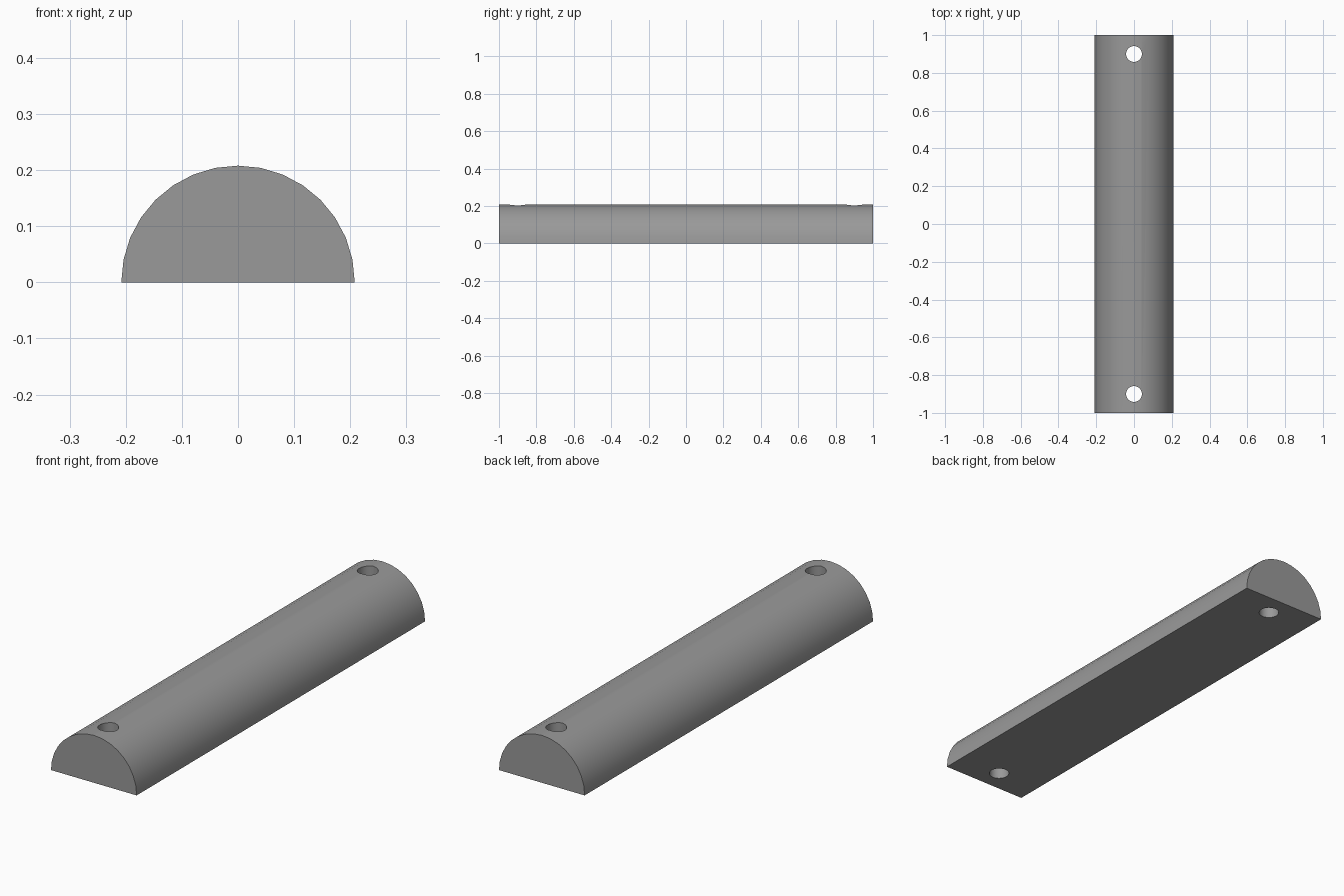
import bpy
import bmesh
import math

RADIUS = 0.208
LENGTH = 2.0
ARC_STEPS = 16
HOLE_RADIUS = 0.042
HOLE_Y = 0.9

cube = bpy.data.objects.get("Cube")
if cube:
    bpy.data.objects.remove(cube, do_unlink=True)

# Single grey material
grey = bpy.data.materials.new("grey")
grey.use_nodes = True
colour = (0.32, 0.32, 0.32, 1)
grey.diffuse_color = colour
grey.node_tree.nodes["Principled BSDF"].inputs["Base Color"].default_value = colour


def add_object(name, bm):
    mesh = bpy.data.meshes.new(name)
    bmesh.ops.recalc_face_normals(bm, faces=bm.faces)
    bm.to_mesh(mesh)
    bm.free()
    mesh.materials.append(grey)
    obj = bpy.data.objects.new(name, mesh)
    bpy.context.collection.objects.link(obj)
    return obj


# Half-round bar: semicircle profile extruded along y
bm = bmesh.new()
angles = [math.pi * i / ARC_STEPS for i in range(ARC_STEPS + 1)]
profile = [bm.verts.new((RADIUS * math.cos(a), -LENGTH / 2, RADIUS * math.sin(a)))
           for a in angles]
end = bm.faces.new(profile)
extruded = bmesh.ops.extrude_face_region(bm, geom=[end], use_keep_orig=True)
moved = [v for v in extruded["geom"] if isinstance(v, bmesh.types.BMVert)]
bmesh.ops.translate(bm, verts=moved, vec=(0, LENGTH, 0))
bar = add_object("half_round_bar", bm)

# Vertical through hole near each end
bm = bmesh.new()
for side in (-1, 1):
    made = bmesh.ops.create_cone(bm, cap_ends=True, segments=32, radius1=HOLE_RADIUS,
                                 radius2=HOLE_RADIUS, depth=1)
    bmesh.ops.translate(bm, verts=made["verts"], vec=(0, side * HOLE_Y, 0))
cutter = add_object("hole_cutter", bm)
cutter.hide_render = True

cut = bar.modifiers.new("holes", "BOOLEAN")
cut.operation = "DIFFERENCE"
cut.solver = "EXACT"
cut.object = cutter

bpy.ops.object.select_all(action="DESELECT")
bar.select_set(True)
bpy.context.view_layer.objects.active = bar
bpy.ops.object.modifier_apply(modifier=cut.name)
bpy.data.objects.remove(cutter, do_unlink=True)

# Smooth curved walls, crisp rims and ends
bpy.ops.object.shade_smooth_by_angle(angle=math.radians(30))
